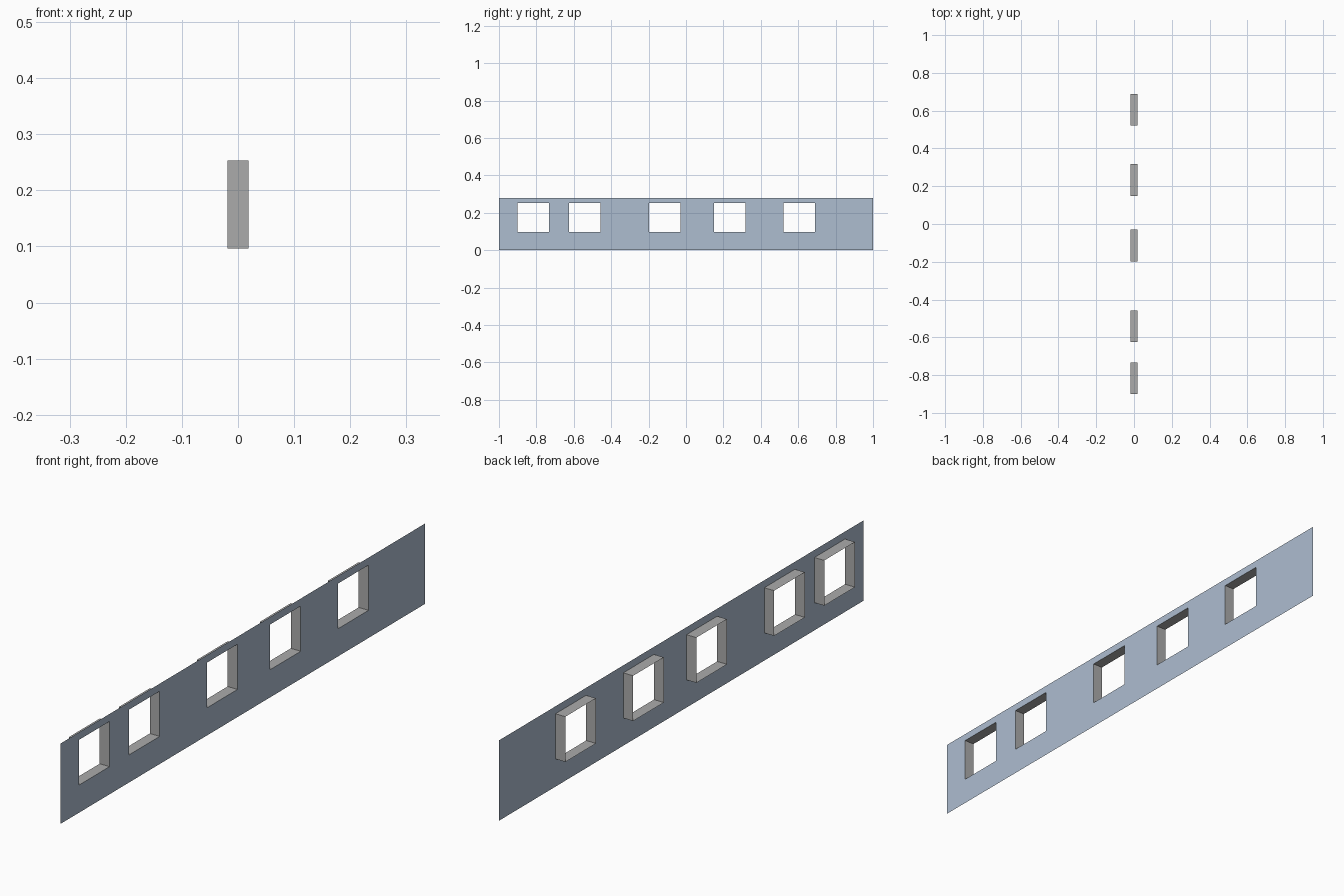
import bpy
import bmesh

cube = bpy.data.objects.get("Cube")
if cube:
    bpy.data.objects.remove(cube, do_unlink=True)

FRONT, BACK = 0.019, -0.019           # wall sheet and inner end of the reveals
HEIGHT = 0.279
SILL, LINTEL = 0.096, 0.253
WIDTH = 0.168
STARTS = [-0.9, -0.625, -0.198, 0.149, 0.521]


def material(name, colour):
    mat = bpy.data.materials.new(name)
    mat.use_nodes = True
    mat.diffuse_color = (*colour, 1)
    mat.node_tree.nodes["Principled BSDF"].inputs["Base Color"].default_value = (*colour, 1)
    return mat


def finish(name, bm, mat):
    mesh = bpy.data.meshes.new(name)
    bm.to_mesh(mesh)
    bm.free()
    mesh.materials.append(mat)
    obj = bpy.data.objects.new(name, mesh)
    bpy.context.collection.objects.link(obj)


def corners(y0, y1, z0, z1):
    return [(y0, z0), (y1, z0), (y1, z1), (y0, z1)]


wall_blue = material("pale blue wall", (0.42, 0.51, 0.63))
reveal_grey = material("grey reveal", (0.41, 0.41, 0.41))

# Wall sheet: a grid of panels with the window cells left open
ys = sorted([-1, 1] + STARTS + [s + WIDTH for s in STARTS])
zs = [0, SILL, LINTEL, HEIGHT]
bm = bmesh.new()
for y0, y1 in zip(ys, ys[1:]):
    for z0, z1 in zip(zs, zs[1:]):
        if y0 in STARTS and z0 == SILL:
            continue
        bm.faces.new([bm.verts.new((FRONT, y, z)) for y, z in corners(y0, y1, z0, z1)])
bmesh.ops.remove_doubles(bm, verts=bm.verts[:], dist=0.0001)
bmesh.ops.dissolve_limit(bm, angle_limit=0.01, verts=bm.verts[:], edges=bm.edges[:])
finish("wall", bm, wall_blue)

# Window reveals: four-sided sleeves behind each opening, facing inward
for number, start in enumerate(STARTS, 1):
    bm = bmesh.new()
    loop = corners(start, start + WIDTH, SILL, LINTEL)
    outer = [bm.verts.new((FRONT, y, z)) for y, z in loop]
    inner = [bm.verts.new((BACK, y, z)) for y, z in loop]
    for i in range(4):
        j = (i + 1) % 4
        bm.faces.new((outer[i], outer[j], inner[j], inner[i]))
    finish(f"window_reveal_{number}", bm, reveal_grey)
